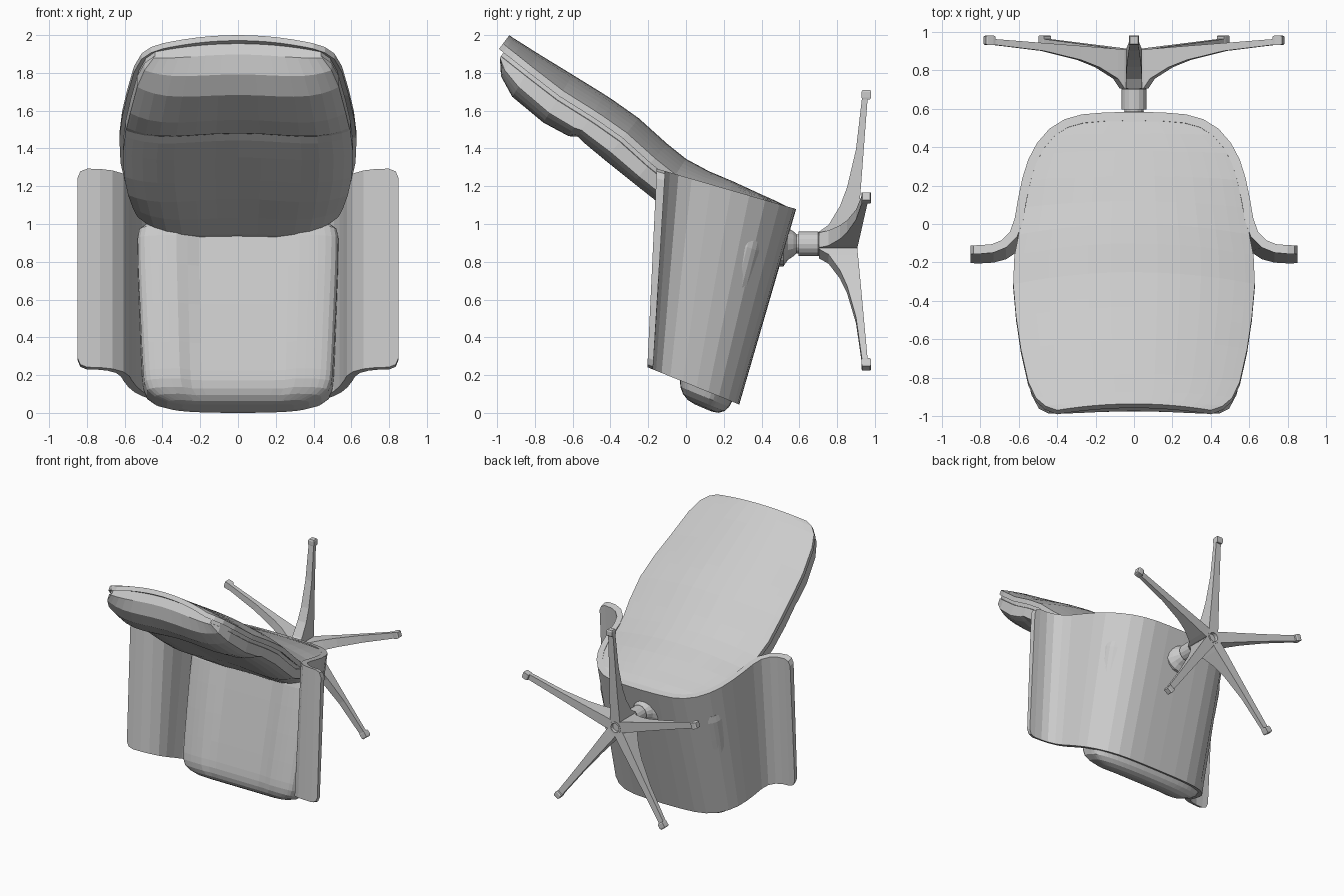
import bpy, bmesh, math
from mathutils import Vector

if "Cube" in bpy.data.objects:
    bpy.data.objects.remove(bpy.data.objects["Cube"])


def loft(name, rings, cap=True):
    """Skin closed rings of equal point count into one solid."""
    bm = bmesh.new()
    vs = [[bm.verts.new(p) for p in r] for r in rings]
    n = len(vs[0])
    for a, b in zip(vs, vs[1:]):
        for i in range(n):
            j = (i + 1) % n
            bm.faces.new((a[i], a[j], b[j], b[i]))
    if cap:
        bm.faces.new(vs[0])
        bm.faces.new(vs[-1])
    bmesh.ops.remove_doubles(bm, verts=bm.verts, dist=1e-5)
    bmesh.ops.recalc_face_normals(bm, faces=bm.faces)
    me = bpy.data.meshes.new(name)
    bm.to_mesh(me)
    bm.free()
    ob = bpy.data.objects.new(name, me)
    bpy.context.collection.objects.link(ob)
    return ob


# Seat shell space: v runs from armrest (0) to seat floor (1), t from front (0) to rear (1)
def shell_pt(x, v, t):
    y = (1 - t) * (-.175 + .455 * v) + t * (-.11 + .69 * v)
    z = (1 - t) * (.23 - .185 * v) + t * (1.28 - .2 * v)
    return Vector((x, y, z))


# Seat shell with flared armrests
half = [(.85, -.11), (.835, -.11), (.80, -.11), (.74, -.105), (.69, -.085), (.645, -.04),
        (.62, .03), (.603, .13), (.58, .24), (.55, .335), (.505, .42), (.44, .495),
        (.36, .545), (.27, .57), (.15, .58), (0, .583)]
prof = [Vector(p) for p in half] + [Vector((-x, y)) for x, y in half[-2::-1]]
rings = []
for i, p in enumerate(prof):
    tan = (prof[min(i + 1, len(prof) - 1)] - prof[max(i - 1, 0)]).normalized()
    q = p + Vector((-tan.y, tan.x)) * .045
    e = max(0, abs(p.x) - .80)
    c = (.05 - math.sqrt(max(0, .0025 - e * e))) / 1.05
    vp, vq = (p.y + .11) / .69, (q.y + .11) / .69
    rings.append([shell_pt(p.x, vp, c), shell_pt(p.x, vp, 1 - c),
                  shell_pt(q.x, vq, 1 - c), shell_pt(q.x, vq, c)])
loft("seat_shell", rings)

# Seat cushion: rounded block with raised side bolsters (t, width scale, depth scale)
rings = []
N = 48
for t, s, sv in [(-.085, .58, .35), (-.078, .74, .6), (-.058, .87, .8), (-.03, .95, .92),
                 (.01, .98, .98), (.06, .99, 1), (.2, 1, 1), (.4, 1.01, 1), (.6, 1.02, 1),
                 (.75, 1.02, 1), (.8, 1, .98), (.82, .95, .93)]:
    k = min(max(t, 0), 1)
    v0, v1 = .30 + .11 * k, .93
    mid, hv, hw = (v0 + v1) / 2, (v1 - v0) / 2 * sv, .51 + .02 * k
    ring = []
    for i in range(N):
        a = 2 * math.pi * i / N
        ca, sa = math.cos(a), math.sin(a)
        if sa > 0:
            fx, fv = math.copysign(abs(ca) ** .78, ca), sa ** .78
        else:
            fx, fv = ca, -max(0, 1 - abs(ca) ** 7) ** (1 / 7)
        x, v = hw * fx * s, mid + hv * fv
        if sa < 0:
            m = min(1, max(0, (.31 - abs(x)) / .09))
            v += .06 * sv * m * m * (3 - 2 * m)
        ring.append(shell_pt(x, v, t))
    rings.append(ring)
loft("seat_cushion", rings)

# Backrest centre line: y, z, half width, cushion thickness (0 = no cushion)
back = [(-.935, 2.0, .40, 0), (-.915, 1.985, .46, .06), (-.87, 1.957, .51, .15),
        (-.78, 1.90, .55, .21), (-.6, 1.79, .588, .235), (-.47, 1.71, .607, .225),
        (-.43, 1.685, .613, .20), (-.38, 1.652, .617, .21), (-.25, 1.56, .628, .222),
        (-.1, 1.425, .622, .21), (0, 1.345, .60, .21), (.12, 1.28, .575, .23),
        (.25, 1.225, .55, .26), (.38, 1.165, .50, .25), (.47, 1.125, .425, .19),
        (.53, 1.095, .33, 0), (.55, 1.088, .28, 0)]
U = [math.sin(math.pi / 2 * k / 8) for k in range(-8, 9)]


def back_ring(i, scale, d0, d1):
    """Cross-section between depth functions d0(u) and d1(u) below the rear surface."""
    y, z, w, _ = back[i]
    a, b = back[max(i - 1, 0)], back[min(i + 1, len(back) - 1)]
    t = Vector((0, b[0] - a[0], b[1] - a[1])).normalized()
    n = Vector((0, t.z, -t.y))
    drop = .1 * min(1, max(.1, 1 - y / .55), .55 + (y + .935) * 1.3)

    def at(u, d):
        return Vector((u * w * scale, y, z)) + n * (drop * u * u + d)
    return [at(u, d0(u)) for u in U] + [at(u, d1(u)) for u in reversed(U)]


# Backrest shell
loft("back_shell", [back_ring(i, 1, lambda u: 0, lambda u: .036) for i in range(len(back))])
# Thin padded border between shell and cushion
loft("back_border", [back_ring(i, .955, lambda u: .03, lambda u: .07)
                     for i in range(1, len(back) - 4)])
# Backrest cushion with head pillow crease
loft("back_cushion", [back_ring(i, .97, lambda u: .06,
                                lambda u, T=r[3]: .045 + T * (1 - .6 * u ** 4))
                      for i, r in enumerate(back) if r[3]])

# Pedestal column, turned about the y axis
CZ = .895
turn = [(.001, .46), (.12, .46), (.12, .515), (.085, .54), (.065, .57), (.05, .585), (.05, .595),
        (.065, .595), (.065, .70), (.05, .72), (.05, .908), (.036, .908), (.036, .88), (.001, .88)]
loft("pedestal_column", [[Vector((r * math.cos(2 * math.pi * k / 16), y,
                                  CZ + r * math.sin(2 * math.pi * k / 16)))
                          for k in range(16)] for r, y in turn])

# Five star-base legs with small feet: radius, upper y, lower y, half width
leg = [(.035, .70, .905, .036), (.065, .705, .907, .042), (.10, .755, .91, .042),
       (.2, .815, .918, .038), (.3, .853, .926, .034), (.5, .90, .941, .028),
       (.775, .932, .962, .022)]
foot = [(.765, .932, .975, .023), (.775, .93, .98, .025), (.805, .93, .98, .025),
        (.815, .935, .975, .021)]
for k in range(5):
    a = 2 * math.pi * k / 5
    d, s = Vector((math.sin(a), 0, math.cos(a))), Vector((math.cos(a), 0, -math.sin(a)))
    for name, rows in (("base_leg", leg), ("base_foot", foot)):
        loft(f"{name}_{k + 1}", [[d * r + s * (w * sx) + Vector((0, y, CZ))
                                  for sx, y in ((-1, y0), (1, y0), (1, y1), (-1, y1))]
                                 for r, y0, y1, w in rows])
